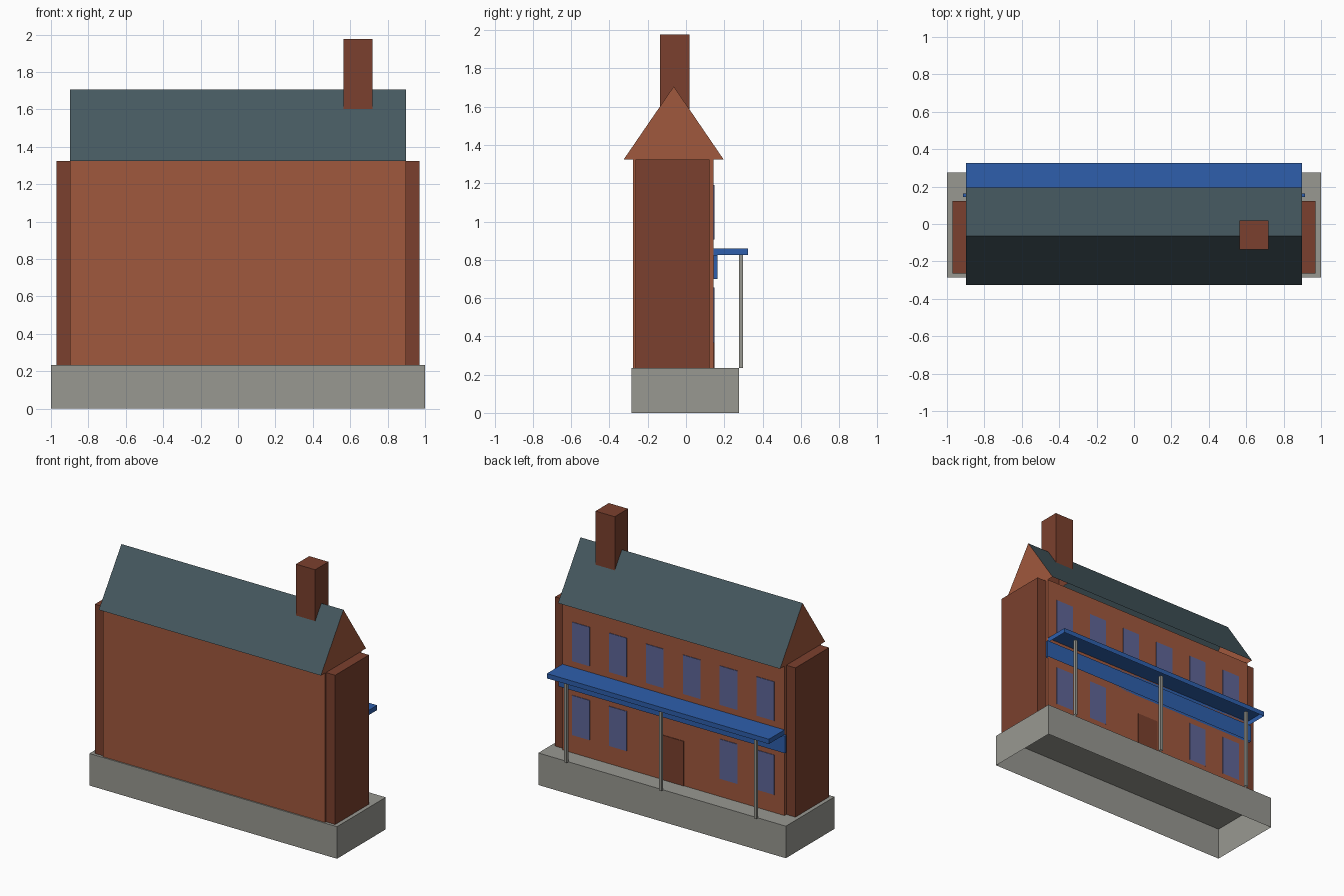
import bpy, bmesh

if "Cube" in bpy.data.objects:
    bpy.data.objects.remove(bpy.data.objects["Cube"])


def material(name, rgb):
    m = bpy.data.materials.new(name)
    m.diffuse_color = [((c / 255 + 0.055) / 1.055) ** 2.4 for c in rgb] + [1]
    m.use_nodes = True
    m.node_tree.nodes["Principled BSDF"].inputs["Base Color"].default_value = m.diffuse_color
    return m


BRICK = material("brick", (160, 88, 61))
DARK_BRICK = material("dark_brick", (123, 64, 46))
SLATE = material("slate", (70, 89, 96))
CONCRETE = material("concrete", (152, 152, 145))
BLUE = material("blue_paint", (46, 95, 172))
GLASS = material("window_glass", (95, 102, 152))


def finish(name, bm, mats):
    mesh = bpy.data.meshes.new(name)
    bm.to_mesh(mesh)
    bm.free()
    for m in mats:
        mesh.materials.append(m)
    ob = bpy.data.objects.new(name, mesh)
    bpy.context.collection.objects.link(ob)
    return ob


def shell(name, x, y, z, mat):
    """Box spanning three ranges, left open underneath."""
    bm = bmesh.new()
    bmesh.ops.create_cube(bm, size=1)
    bm.normal_update()
    under = [f for f in bm.faces if f.normal.z < -0.5]
    bmesh.ops.delete(bm, geom=under, context='FACES_ONLY')
    for v in bm.verts:
        v.co = [r[0] if c < 0 else r[1] for c, r in zip(v.co, (x, y, z))]
    return finish(name, bm, [mat])


BASE_TOP, EAVES, RIDGE = 0.234, 1.325, 1.706
WALL_BACK = 0.145

# Plinth and main block
shell("plinth", (-1, 1), (-0.286, 0.276), (0, BASE_TOP), CONCRETE)
shell("main_walls", (-0.897, 0.897), (-0.277, WALL_BACK), (BASE_TOP, EAVES), BRICK)

# Flat piers on both ends
for side, x in (("left", (-0.971, -0.897)), ("right", (0.897, 0.971))):
    shell(side + "_end_pier", x, (-0.265, 0.124), (BASE_TOP, EAVES - 0.001), DARK_BRICK)

# Gabled roof, open underneath, brick on the gable ends
bm = bmesh.new()
profile = [(-0.325, EAVES), (-0.064, RIDGE), (0.196, EAVES)]
ends = [[bm.verts.new((x, y, z)) for y, z in profile] for x in (-0.897, 0.897)]
left, right = ends
bm.faces.new(left)
bm.faces.new(right)
for i in range(2):
    bm.faces.new((left[i], left[i + 1], right[i + 1], right[i]))
bmesh.ops.recalc_face_normals(bm, faces=bm.faces)
bm.normal_update()
for f in bm.faces:
    if f.normal.z < 0 and abs(f.normal.x) < 0.5:
        bmesh.ops.reverse_faces(bm, faces=[f])
    elif abs(f.normal.x) > 0.5:
        if f.normal.x * f.calc_center_median().x < 0:
            bmesh.ops.reverse_faces(bm, faces=[f])
        f.material_index = 1
finish("roof", bm, [SLATE, BRICK])

# Chimney
shell("chimney", (0.563, 0.718), (-0.135, 0.018), (1.5, 1.977), DARK_BRICK)

# Platform canopy, its fascia board and posts
shell("canopy", (-0.897, 0.897), (WALL_BACK, 0.325), (0.825, 0.86), BLUE)
shell("fascia_board", (-0.914, 0.914), (WALL_BACK, 0.164), (0.70, 0.826), BLUE)
for i, x in enumerate((-0.766, 0, 0.766)):
    shell(f"canopy_post_{i + 1}", (x - 0.01, x + 0.01), (0.277, 0.297), (BASE_TOP, 0.826), CONCRETE)

# Windows and door as thin plates on the rear wall
PLATE = (WALL_BACK - 0.001, WALL_BACK + 0.004)
for i in range(6):
    x = (i - 2.5) * 0.2985
    span = (x - 0.071, x + 0.071)
    shell(f"upper_window_{i + 1}", span, PLATE, (0.905, 1.19), GLASS)
    if i not in (2, 3):
        shell(f"lower_window_{i + 1}", span, PLATE, (0.365, 0.655), GLASS)
shell("door", (-0.085, 0.085), PLATE, (BASE_TOP, 0.56), DARK_BRICK)
